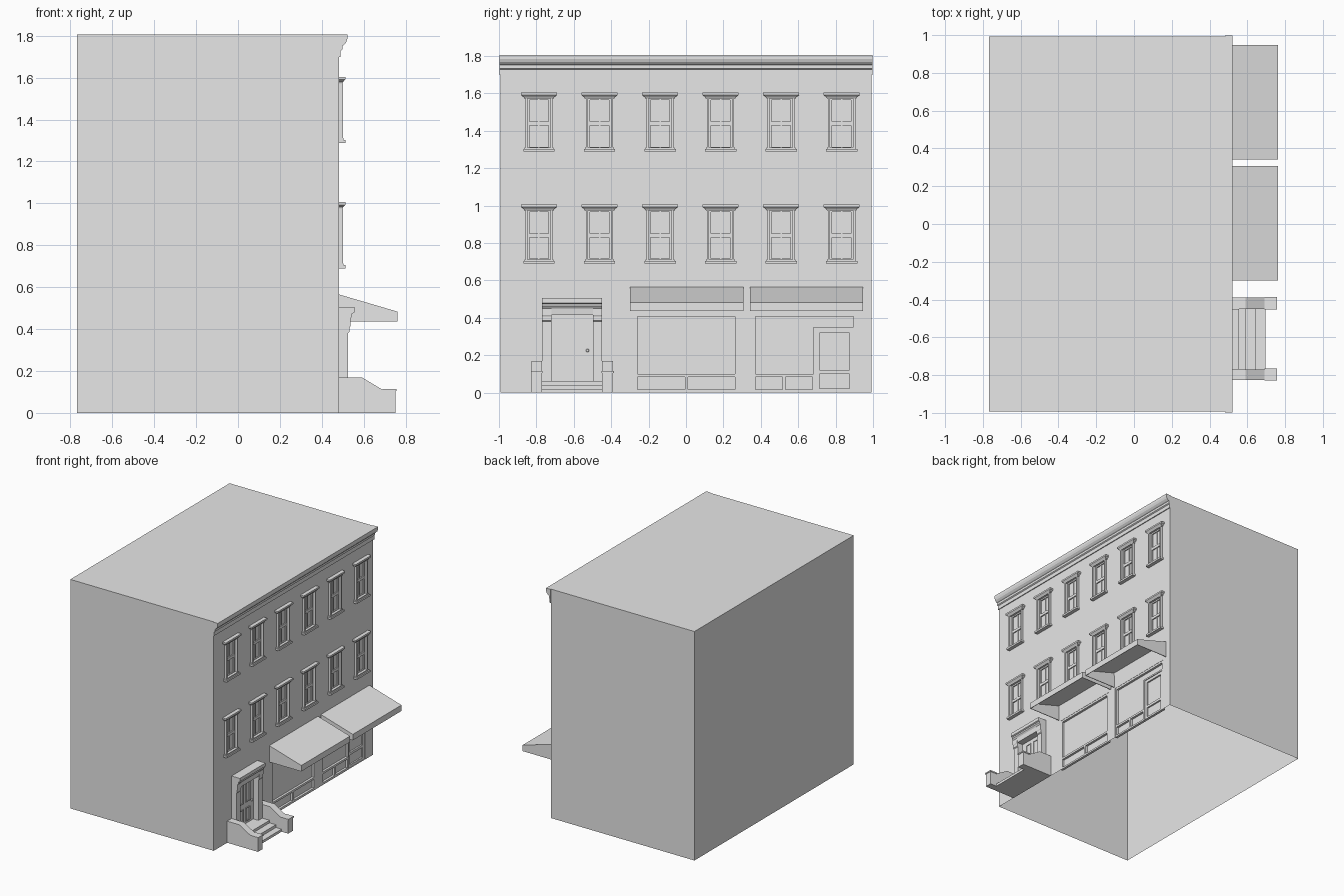
import bpy, bmesh
from mathutils import Vector

cube = bpy.data.objects.get("Cube")
if cube:
    bpy.data.objects.remove(cube)

GREY = (0.8, 0.8, 0.8, 1)
mat = bpy.data.materials.new("plain_grey")
mat.use_nodes = True
mat.diffuse_color = GREY
mat.node_tree.nodes["Principled BSDF"].inputs["Base Color"].default_value = GREY

WALL, BACK, TOP = 0.483, -0.768, 1.805
SOUTH, NORTH = -0.992, 0.992


def finish(name, bm, solid=True):
    if solid:
        bmesh.ops.recalc_face_normals(bm, faces=bm.faces)
    mesh = bpy.data.meshes.new(name)
    bm.to_mesh(mesh)
    bm.free()
    mesh.materials.append(mat)
    obj = bpy.data.objects.new(name, mesh)
    bpy.context.collection.objects.link(obj)
    return obj


def quad(bm, *points):
    bm.faces.new([bm.verts.new(p) for p in points])


def add_box(bm, x, y, z):
    made = bmesh.ops.create_cube(bm, size=1)["verts"]
    for v in made:
        v.co = [lo + (c + 0.5) * (hi - lo) for c, (lo, hi) in zip(v.co, (x, y, z))]


def boxes(name, *specs):
    bm = bmesh.new()
    for spec in specs:
        add_box(bm, *spec)
    return finish(name, bm)


def extrude(name, profile, y0, y1):
    """Extrude an x-z profile along y."""
    bm = bmesh.new()
    face = bm.faces.new([bm.verts.new((x, y0, z)) for x, z in profile])
    made = bmesh.ops.extrude_face_region(bm, geom=[face])["geom"]
    bmesh.ops.translate(bm, vec=(0, y1 - y0, 0),
                        verts=[v for v in made if isinstance(v, bmesh.types.BMVert)])
    return finish(name, bm)


def frame(x, y, z, t, bottom=True):
    """Box specs for a rectangular border of width t inside y, z."""
    bars = [(x, (y[0], y[0] + t), z), (x, (y[1] - t, y[1]), z),
            (x, (y[0] + t, y[1] - t), (z[1] - t, z[1]))]
    if bottom:
        bars.append((x, (y[0] + t, y[1] - t), (z[0], z[0] + t)))
    return bars


# Layout of openings: (y range, z range, recess depth)
window_y = [-0.786 + 0.3236 * i for i in range(6)]
window_z = [0.705, 1.303]
HALF, HEIGHT = 0.062, 0.272
DOOR_Y, DOOR_Z = (-0.72, -0.497), (0.062, 0.414)
BAYS = [(-0.275, 0.278), (0.356, 0.912)]
BAY_TOP = 0.422
holes = [((y - HALF, y + HALF), (z, z + HEIGHT), 0.012) for y in window_y for z in window_z]
holes += [(DOOR_Y, DOOR_Z, 0.015)] + [(b, (0, BAY_TOP), 0.02) for b in BAYS]

# Building shell, open underneath
bm = bmesh.new()
quad(bm, (BACK, SOUTH, 0), (BACK, SOUTH, TOP), (BACK, NORTH, TOP), (BACK, NORTH, 0))
quad(bm, (BACK, SOUTH, 0), (WALL, SOUTH, 0), (WALL, SOUTH, TOP), (BACK, SOUTH, TOP))
quad(bm, (WALL, NORTH, 0), (BACK, NORTH, 0), (BACK, NORTH, TOP), (WALL, NORTH, TOP))
quad(bm, (BACK, SOUTH, TOP), (WALL, SOUTH, TOP), (WALL, NORTH, TOP), (BACK, NORTH, TOP))
finish("building_shell", bm, False)

# Street wall with recessed openings
bm = bmesh.new()
ys = sorted({SOUTH, NORTH} | {v for h in holes for v in h[0]})
zs = sorted({0, TOP} | {v for h in holes for v in h[1]})
for y0, y1 in zip(ys, ys[1:]):
    for z0, z1 in zip(zs, zs[1:]):
        cy, cz = (y0 + y1) / 2, (z0 + z1) / 2
        if not any(h[0][0] < cy < h[0][1] and h[1][0] < cz < h[1][1] for h in holes):
            quad(bm, (WALL, y0, z0), (WALL, y1, z0), (WALL, y1, z1), (WALL, y0, z1))
for (y0, y1), (z0, z1), depth in holes:
    ring = [(y0, z0), (y1, z0), (y1, z1), (y0, z1)]
    quad(bm, *[(WALL - depth, y, z) for y, z in ring])
    for (ya, za), (yb, zb) in zip(ring, ring[1:] + ring[:1]):
        quad(bm, (WALL, ya, za), (WALL, yb, zb), (WALL - depth, yb, zb), (WALL - depth, ya, za))
bmesh.ops.remove_doubles(bm, verts=bm.verts, dist=1e-5)
finish("street_wall", bm, False)

# Roof cornice
extrude("cornice", [(WALL, TOP), (0.522, TOP), (0.522, 1.785), (0.516, 1.768), (0.505, 1.756),
                    (0.498, 1.752), (0.498, 1.734), (0.490, 1.728), (0.490, 1.698),
                    (WALL, 1.698)], -0.998, 0.998)


# Windows: casing, sashes, sill and flared lintel, built once and repeated
def flared_lintel():
    bm = bmesh.new()
    rings = []
    for z, x, half in ((0.27, 0.498, 0.079), (0.277, 0.502, 0.081),
                       (0.288, 0.512, 0.096), (0.301, 0.512, 0.096)):
        rings.append([bm.verts.new(p) for p in
                      ((WALL, -half, z), (x, -half, z), (x, half, z), (WALL, half, z))])
    for a, b in zip(rings, rings[1:]):
        for i in range(4):
            j = (i + 1) % 4
            bm.faces.new((a[i], a[j], b[j], b[i]))
    bm.faces.new(rings[0])
    bm.faces.new(rings[-1])
    return finish("window_lintel", bm)


w = (-HALF, HALF)
mid = HEIGHT / 2
sash = (WALL - 0.012, WALL - 0.003)
thin = (WALL - 0.012, WALL - 0.006)
parts = [
    flared_lintel(),
    boxes("window_sill", ((WALL, 0.512), (-0.084, 0.084), (-0.015, 0)),
          ((WALL, 0.503), (-0.077, 0.077), (0, 0.008))),
    boxes("window_casing", ((WALL, 0.501), (-0.073, -HALF), (0, 0.27)),
          ((WALL, 0.501), (HALF, 0.073), (0, 0.27))),
    boxes("window_sash", *frame(sash, w, (0, mid), 0.011), *frame(sash, w, (mid, HEIGHT), 0.011),
          (thin, (-0.004, 0.004), (0, HEIGHT))),
]
for part in parts:
    base = part.name
    for i, (y, z) in enumerate((y, z) for z in window_z for y in window_y):
        obj = part if i == 0 else bpy.data.objects.new(f"{base}_{i + 1}", part.data)
        if i:
            bpy.context.collection.objects.link(obj)
        obj.location = (0, y, z)

# Entrance: pilasters with capitals and a moulded hood
Y0, Y1 = -0.77, -0.449
for side, y in (("right", (Y0, DOOR_Y[0])), ("left", (DOOR_Y[1], Y1))):
    extrude(f"pilaster_{side}", [(WALL, 0.04), (0.526, 0.04), (0.526, 0.38), (0.532, 0.386),
                                 (0.532, 0.406), (0.536, 0.414), (0.536, 0.45), (WALL, 0.45)], *y)
extrude("door_hood", [(WALL, 0.414), (0.532, 0.414), (0.536, 0.45), (0.545, 0.462),
                      (0.545, 0.474), (0.555, 0.479), (0.555, 0.505), (WALL, 0.505)], Y0, Y1)

# Panelled door and knob
door_x = (WALL - 0.015, WALL - 0.002)
panels = []
for y in ((-0.676, -0.622), (-0.596, -0.542)):
    for z in ((0.08, 0.187), (0.23, 0.385)):
        panels += frame((door_x[1], WALL + 0.004), y, z, 0.007)
boxes("door", (door_x, DOOR_Y, DOOR_Z), *panels)
bm = bmesh.new()
bmesh.ops.create_uvsphere(bm, u_segments=10, v_segments=6, radius=0.009)
knob = finish("door_knob", bm)
knob.location = (WALL + 0.008, -0.527, 0.225)

# Steps and cheek walls
extrude("front_steps", [(WALL, 0), (0.695, 0), (0.695, 0.02), (0.645, 0.02), (0.645, 0.042),
                        (0.59, 0.042), (0.59, 0.062), (WALL, 0.062)], Y0, Y1)
for side, y in (("right", (-0.825, Y0)), ("left", (Y1, -0.39))):
    extrude(f"cheek_wall_{side}", [(WALL, 0), (0.752, 0), (0.752, 0.107), (0.695, 0.107),
                                   (0.59, 0.17), (WALL, 0.17)], *y)
    boxes(f"cheek_cap_{side}", ((0.69, 0.757), (y[0] - 0.004, y[1] + 0.004), (0.105, 0.115)))

# Shop fronts: border, bulkhead with panels, and a door in the second bay
bay_x = (WALL - 0.02, WALL - 0.002)
panel_x = (WALL - 0.02, WALL - 0.008)
SHOP_DOOR = (0.693, 0.896)
for i, bay in enumerate(BAYS):
    end = bay[1] if i == 0 else SHOP_DOOR[0]
    center = (bay[0] + end) / 2
    specs = frame(bay_x, bay, (0, BAY_TOP), 0.016, False)
    specs += frame(bay_x, (bay[0], end), (0, 0.1), 0.016)
    specs.append((bay_x, (center - 0.008, center + 0.008), (0, 0.1)))
    boxes(f"shop_front_{i + 1}", *specs)
boxes("shop_door", *frame(bay_x, (SHOP_DOOR[0] - 0.012, SHOP_DOOR[1] + 0.012), (0, 0.352), 0.012, False),
      *frame(panel_x, SHOP_DOOR, (0, 0.34), 0.022),
      (panel_x, SHOP_DOOR, (0.1, 0.12)))

# Awnings: thin hollow hoods, open underneath
for i, (y0, y1) in enumerate(((-0.3, 0.307), (0.342, 0.947))):
    bm = bmesh.new()
    side = [(WALL, 0.565), (0.762, 0.483), (0.762, 0.436), (WALL, 0.436)]
    a, b = ([bm.verts.new((x, y, z)) for x, z in side] for y in (y0, y1))
    bm.faces.new(a)
    bm.faces.new(b[::-1])
    for j in (0, 1):
        bm.faces.new((a[j + 1], a[j], b[j], b[j + 1]))
    bmesh.ops.recalc_face_normals(bm, faces=bm.faces)
    awning = finish(f"awning_{i + 1}", bm, False)
    solid = awning.modifiers.new("thickness", "SOLIDIFY")
    solid.thickness = 0.006
    solid.offset = -1
